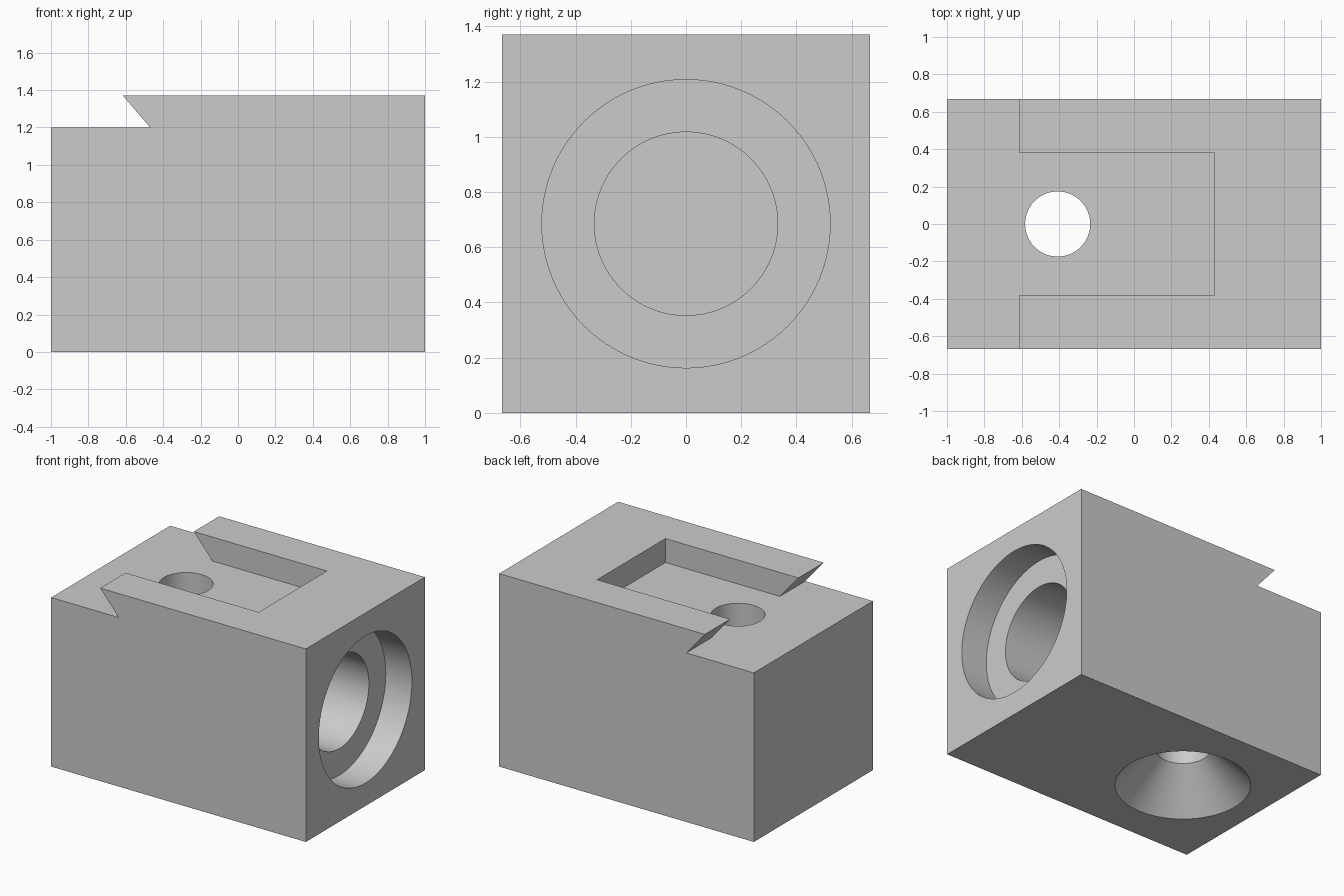
import bpy
import bmesh
import math
from mathutils import Matrix, Vector

cube = bpy.data.objects.get("Cube")
if cube:
    bpy.data.objects.remove(cube, do_unlink=True)

LENGTH, WIDTH, HEIGHT = 2.0, 1.334, 1.37
FLOOR = 1.2          # level of the step and the slot
SCREW_X = -0.408     # axis of the screw hole

grey = bpy.data.materials.new("plain grey")
grey.use_nodes = True
colour = (0.6, 0.6, 0.6, 1)
grey.diffuse_color = colour
grey.node_tree.nodes["Principled BSDF"].inputs["Base Color"].default_value = colour


def make_object(name, bm):
    bmesh.ops.recalc_face_normals(bm, faces=bm.faces)
    mesh = bpy.data.meshes.new(name)
    bm.to_mesh(mesh)
    bm.free()
    mesh.materials.append(grey)
    obj = bpy.data.objects.new(name, mesh)
    bpy.context.collection.objects.link(obj)
    return obj


def prism(name, profile, width):
    """Extrude an x-z profile along y, centred."""
    bm = bmesh.new()
    face = bm.faces.new([bm.verts.new((x, -width / 2, z)) for x, z in profile])
    new = bmesh.ops.extrude_face_region(bm, geom=[face])["geom"]
    verts = [v for v in new if isinstance(v, bmesh.types.BMVert)]
    bmesh.ops.translate(bm, verts=verts, vec=(0, width, 0))
    return make_object(name, bm)


def lathe(name, profile, matrix, sides=96):
    """Revolve (radius, height) points around z, then place the solid."""
    bm = bmesh.new()
    rings = []
    for r, h in profile:
        ring = [bm.verts.new((r * math.cos(math.tau * i / sides),
                              r * math.sin(math.tau * i / sides), h))
                for i in range(sides)]
        rings.append(ring)
    for a, b in zip(rings, rings[1:]):
        for i in range(sides):
            j = (i + 1) % sides
            bm.faces.new((a[i], a[j], b[j], b[i]))
    bm.faces.new(rings[0])
    bm.faces.new(rings[-1])
    bm.transform(matrix)
    return make_object(name, bm)


# Block with an undercut step at the left end of its profile
h = LENGTH / 2
body = prism("clamp_block", [(-h, 0), (h, 0), (h, HEIGHT), (-0.615, HEIGHT),
                             (-0.47, FLOOR), (-h, FLOOR)], WIDTH)

# Slot that opens onto the step
slot = prism("slot_cutter", [(-1.2, FLOOR), (0.43, FLOOR),
                             (0.43, 1.6), (-1.2, 1.6)], 0.766)

# Countersunk screw hole through the height
screw = lathe("screw_hole_cutter",
              [(0.534, -0.1), (0.174, 0.26), (0.174, 1.6)],
              Matrix.Translation((SCREW_X, 0, 0)))

# Stepped blind bore in the end face
bore = lathe("bore_cutter",
             [(0.332, -0.1), (0.332, 0.795), (0.522, 0.795), (0.522, 1.2)],
             Matrix.Translation((0, 0, HEIGHT / 2)) @ Matrix.Rotation(math.pi / 2, 4, "Y"))

bpy.ops.object.select_all(action="DESELECT")
bpy.context.view_layer.objects.active = body
body.select_set(True)
for cutter in (slot, screw, bore):
    mod = body.modifiers.new(cutter.name, "BOOLEAN")
    mod.operation = "DIFFERENCE"
    mod.solver = "EXACT"
    mod.object = cutter
    bpy.ops.object.modifier_apply(modifier=mod.name)
    bpy.data.objects.remove(cutter, do_unlink=True)

bpy.ops.object.shade_smooth_by_angle(angle=math.radians(30))
